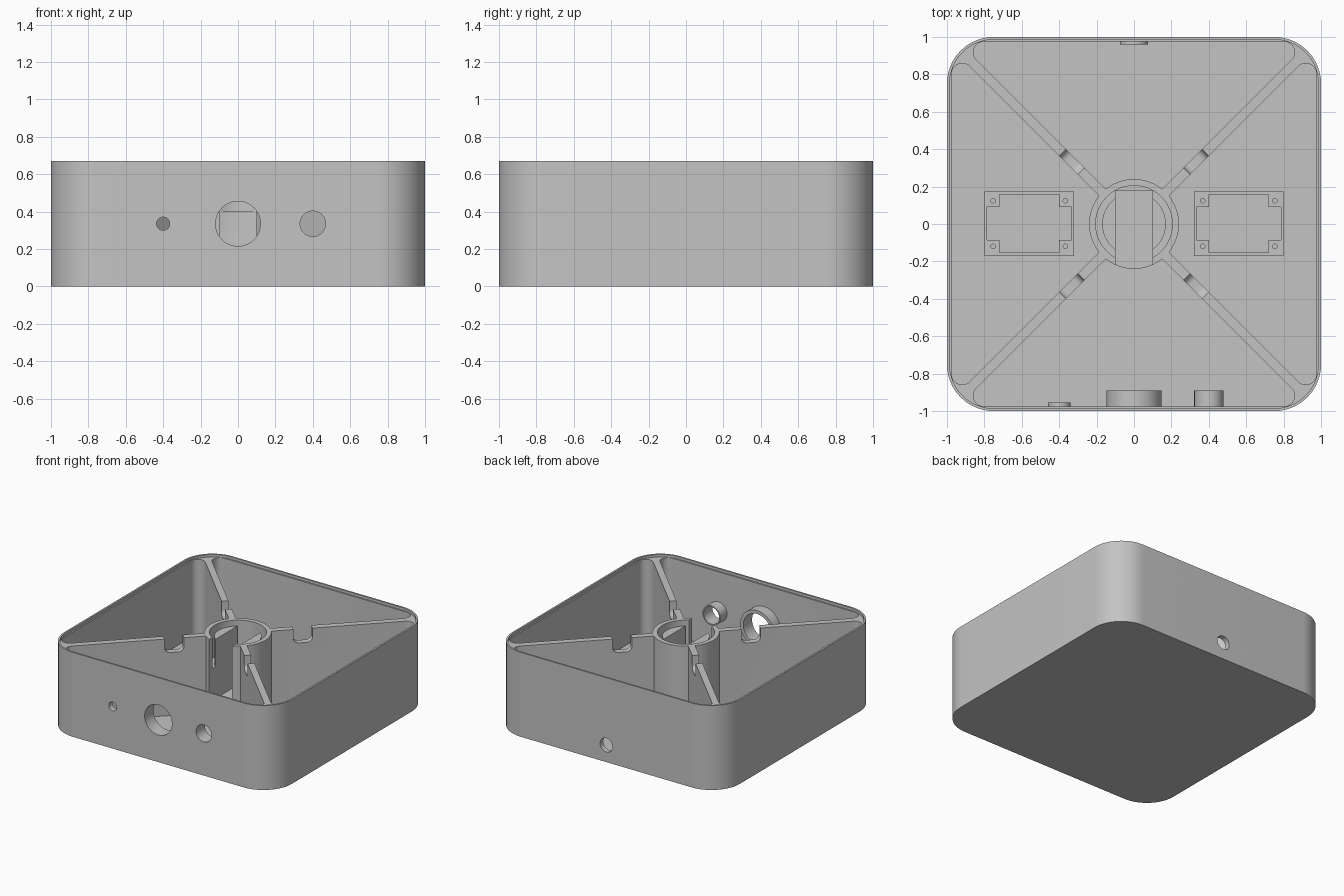
import bpy, bmesh, math
from mathutils import Matrix, Vector

cube = bpy.data.objects.get("Cube")
if cube:
    bpy.data.objects.remove(cube)

grey = bpy.data.materials.new("plain grey")
grey.use_nodes = True
colour = (0.55, 0.55, 0.55, 1)
grey.diffuse_color = colour
grey.node_tree.nodes["Principled BSDF"].inputs["Base Color"].default_value = colour

TOP, SHELF, FLOOR, WALL = 0.67, 0.65, 0.04, 0.975
FACING_Y = Matrix.Rotation(math.pi / 2, 4, "X")    # extrusion runs along -y


def circle(r, n=64, cx=0, cy=0):
    return [(cx + r * math.cos(2 * math.pi * i / n), cy + r * math.sin(2 * math.pi * i / n))
            for i in range(n)]


def rect(x0, x1, y0, y1):
    return [(x0, y0), (x1, y0), (x1, y1), (x0, y1)]


def fillet(points, r, steps=10):
    """Round every corner of a convex outline."""
    out, n = [], len(points)
    for i in range(n):
        p = Vector(points[i])
        a = (Vector(points[i - 1]) - p).normalized()
        b = (Vector(points[(i + 1) % n]) - p).normalized()
        half = a.angle(b) / 2
        centre = p + (a + b).normalized() * r / math.sin(half)
        start = p + a * r / math.tan(half) - centre
        end = p + b * r / math.tan(half) - centre
        sweep = math.pi - 2 * half
        for k in range(steps + 1):
            t = k / steps
            v = (start * math.sin((1 - t) * sweep) + end * math.sin(t * sweep)) / math.sin(sweep)
            out.append(tuple(centre + v))
    return out


def prism(name, outline, low, high, matrix=None):
    bm = bmesh.new()
    base = bm.faces.new([bm.verts.new((x, y, low)) for x, y in outline])
    side = bmesh.ops.extrude_face_region(bm, geom=[base])
    bmesh.ops.translate(bm, vec=(0, 0, high - low),
                        verts=[v for v in side["geom"] if isinstance(v, bmesh.types.BMVert)])
    bmesh.ops.recalc_face_normals(bm, faces=bm.faces)
    if matrix:
        bm.transform(matrix)
    mesh = bpy.data.meshes.new(name)
    bm.to_mesh(mesh)
    bm.free()
    mesh.materials.append(grey)
    ob = bpy.data.objects.new(name, mesh)
    bpy.context.collection.objects.link(ob)
    return ob


def cut(target, *cutters):
    """Subtract the cutters, bake the result and drop the cutters."""
    for c in cutters:
        c.hide_render = True
        m = target.modifiers.new("cut", "BOOLEAN")
        m.operation, m.solver, m.object = "DIFFERENCE", "EXACT", c
    bpy.context.view_layer.update()
    graph = bpy.context.evaluated_depsgraph_get()
    mesh = bpy.data.meshes.new_from_object(target.evaluated_get(graph))
    target.modifiers.clear()
    target.data = mesh
    for c in cutters:
        bpy.data.objects.remove(c)
    return target


# Outer case with a recessed rim
case = prism("case", fillet(rect(-1, 1, -1, 1), 0.25, 16), 0, TOP)
inset = WALL + 0.011
cutters = [prism("rim_cut", fillet(rect(-inset, inset, -inset, inset), 0.236, 16), SHELF, 1)]

# Four triangular wells leave diagonal ribs, each with a cable notch
gap = 0.025 * math.sqrt(2)
well = fillet([(-WALL + gap, -WALL), (WALL - gap, -WALL), (0, -gap)], 0.057)
notch = fillet(rect(0.40, 0.54, 0.54, 0.9), 0.04, 6)
for i in range(4):
    turn = Matrix.Rotation(i * math.pi / 2, 4, "Z")
    cutters.append(prism("well_cut", well, FLOOR, 1, turn))
    diagonal = Matrix.Rotation(math.pi / 4, 4, "Z")
    cutters.append(prism("notch_cut", notch, -0.06, 0.06, turn @ diagonal @ FACING_Y))
cutters.append(prism("post_cut", circle(0.225), FLOOR, 1))

# Ports: x, z, hole radius, collar radius, outer and inner end along -y
ports = {
    "small_port": (-0.4, 0.335, 0.035, 0.06, 0.98, 0.955),
    "main_port": (0, 0.335, 0.12, 0.147, 0.98, 0.89),
    "side_port": (0.4, 0.335, 0.068, 0.078, 0.98, 0.89),
    "back_port": (0, 0.135, 0.055, 0.075, -0.98, -0.96),
}
for name, (x, z, r, collar, outer, inner) in ports.items():
    hole = circle(r, 48, x, z)
    side = math.copysign(1, outer)
    cutters.append(prism("port_cut", hole, side * 0.85, side * 1.1, FACING_Y))
    low, high = sorted((outer, inner))
    ring = prism(name + "_collar", circle(collar, 48, x, z), low, high, FACING_Y)
    cut(ring, prism("bore", hole, low - 0.1, high + 0.1, FACING_Y))
cut(case, *cutters)

# Central post: slotted in front, with a ring groove around two inner blocks
post = prism("center_post", circle(0.24, 96), FLOOR - 0.01, SHELF)
groove = prism("groove_cut", circle(0.205, 96), 0.4, 1)
cut(groove, prism("groove_core", circle(0.17, 96), 0.3, 1.1))
cut(post, groove,
    prism("top_cut", circle(0.205, 96), 0.62, 1),
    prism("slot_cut", rect(-0.1, 0.1, -0.3, 0.18), 0.15, 1))

# Board mounts: a low frame with four drilled corner pads
for side, label in ((-1, "right"), (1, "left")):
    cx = side * 0.56
    frame = prism(label + "_mount_frame", rect(cx - 0.24, cx + 0.24, -0.17, 0.175), FLOOR - 0.01, FLOOR + 0.025)
    cut(frame, prism("frame_cut", rect(cx - 0.225, cx + 0.225, -0.152, 0.157), 0, 1))
    for sx in (-1, 1):
        for sy in (-1, 1):
            px, py = cx + sx * 0.193, 0.0025 + sy * 0.122
            pad = prism(label + "_mount_pad", rect(px - 0.033, px + 0.033, py - 0.033, py + 0.033),
                        FLOOR - 0.01, FLOOR + 0.02)
            cut(pad, prism("screw_cut", circle(0.012, 20, px, py), 0, 1))

# Smooth the round surfaces, keep edges sharp
bpy.ops.object.select_all(action="DESELECT")
for ob in bpy.context.scene.objects:
    if ob.type == "MESH" and grey.name in ob.data.materials:
        ob.select_set(True)
        bpy.context.view_layer.objects.active = ob
bpy.ops.object.shade_smooth_by_angle(angle=math.radians(30))
